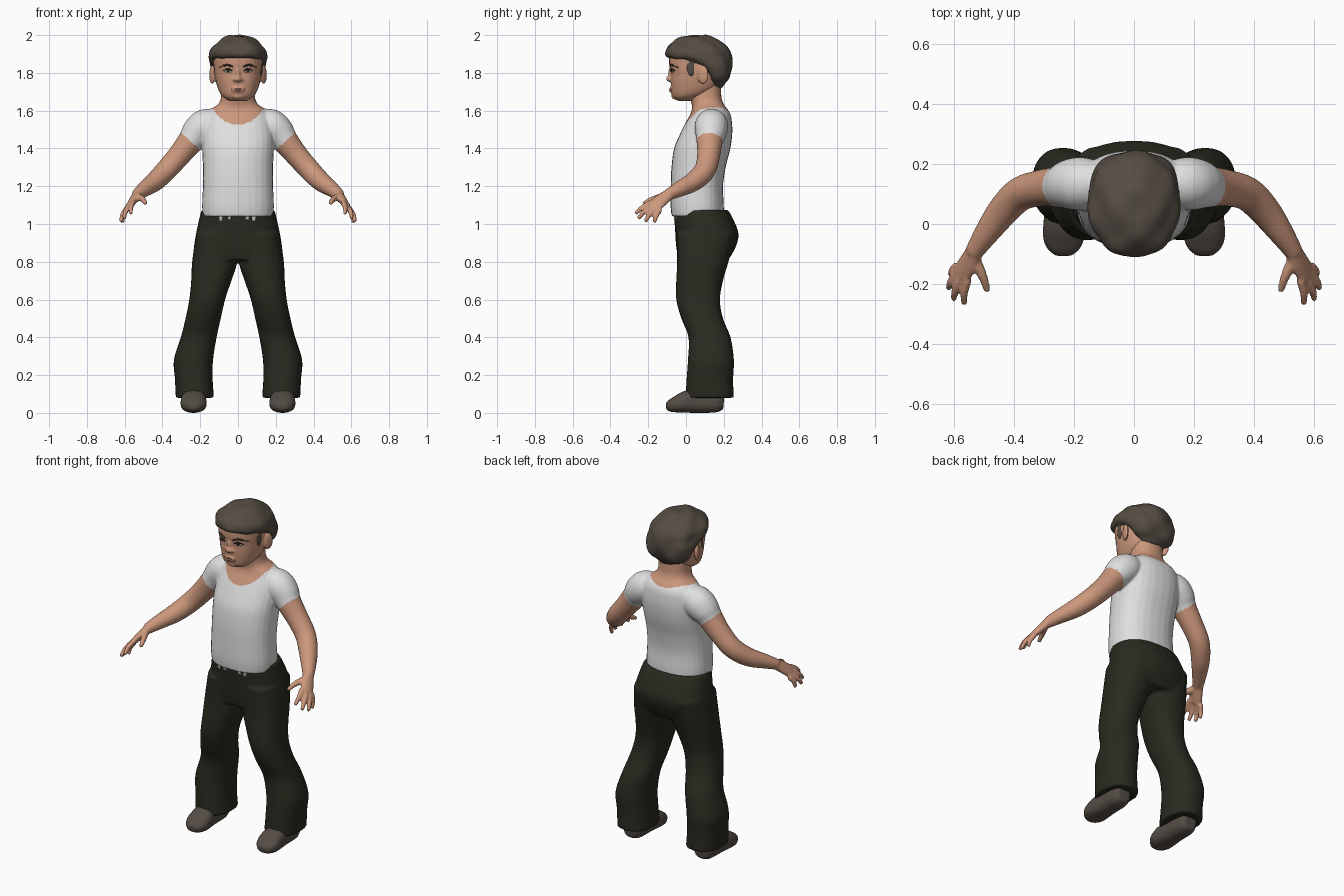
import bpy, bmesh, math
from mathutils import Vector, Matrix
from mathutils.bvhtree import BVHTree

if "Cube" in bpy.data.objects:
    bpy.data.objects.remove(bpy.data.objects["Cube"], do_unlink=True)


def material(name, *rgb):
    mat = bpy.data.materials.new(name)
    mat.use_nodes = True
    mat.diffuse_color = (*rgb, 1)
    bsdf = next(n for n in mat.node_tree.nodes if n.type == 'BSDF_PRINCIPLED')
    bsdf.inputs["Base Color"].default_value = (*rgb, 1)
    bsdf.inputs["Roughness"].default_value = 0.8
    return mat


skin = material("warm skin", .6, .31, .2)
lip = material("lip brown", .42, .2, .13)
white = material("shirt white", .74, .74, .75)
olive = material("dark olive cloth", .022, .023, .014)
brown = material("hair brown", .092, .074, .057)
leather = material("shoe leather", .09, .073, .06)
dark = material("dark lash", .02, .015, .012)
eye_grey = material("eye grey", .36, .31, .27)


def resample(rows, steps=4):
    """Smooth curve through the section rows."""
    out = []
    for i in range(len(rows) - 1):
        p0, p1, p2, p3 = (rows[max(0, min(len(rows) - 1, i + k))] for k in (-1, 0, 1, 2))
        for s in range(steps):
            t = s / steps
            out.append([b + .5 * t * (c - a + t * (2 * a - 5 * b + 4 * c - d + t * (3 * (b - c) + d - a)))
                        for a, b, c, d in zip(p0, p1, p2, p3)])
    return out + [list(rows[-1])]


def loft(bm, rows, hint=(1, 0, 0), axis=None, power=2.0, side=1, sides=28):
    """Closed skin through sections (x, y, z, half width, half depth)."""
    rows = resample(rows)
    points = [Vector(r[:3]) for r in rows]
    rings = []
    for i, row in enumerate(rows):
        t = Vector(axis) if axis else points[min(i + 1, len(rows) - 1)] - points[max(i - 1, 0)]
        t.normalize()
        u = Vector(hint)
        u = (u - t * u.dot(t)).normalized()
        v = t.cross(u)
        ring = []
        for k in range(sides):
            angle = math.tau * k / sides
            c, s = math.cos(angle), math.sin(angle)
            p = (points[i] + u * row[3] * math.copysign(abs(c) ** (2 / power), c)
                 + v * row[4] * math.copysign(abs(s) ** (2 / power), s))
            ring.append(bm.verts.new((p.x * side, p.y, p.z)))
        rings.append(ring)
    for a, b in zip(rings, rings[1:]):
        for k in range(sides):
            n = (k + 1) % sides
            bm.faces.new((a[k], a[n], b[n], b[k]))
    bm.faces.new(rings[0][::-1])
    bm.faces.new(rings[-1])


def stack(bm, rows, power=2.3, side=1):
    """Loft of level sections (height, front, back, right edge, left edge)."""
    loft(bm, [((l + r) / 2, (f + b) / 2, z, (r - l) / 2, (b - f) / 2) for z, f, b, l, r in rows],
         axis=(0, 0, 1), power=power, side=side)


def centred(rows):
    return [(z, f, b, -w, w) for z, f, b, w in rows]


def tube(bm, rows, side=1, hint=(0, 0, 1), flat=1.0, sides=16):
    loft(bm, [(x, y, z, r, r * flat) for x, y, z, r in rows], hint=hint, side=side, sides=sides)


def ball(bm, place, radii, side=1, turn=0):
    m = (Matrix.Translation((place[0] * side, place[1], place[2]))
         @ Matrix.Rotation(turn * side, 4, 'Z') @ Matrix.Diagonal((*radii, 1)))
    bmesh.ops.create_uvsphere(bm, u_segments=20, v_segments=12, radius=1, matrix=m)


def finish(name, bm, mats, voxel=0, relax=4):
    """Make the object; fuse its overlapping shells when a voxel size is given."""
    bmesh.ops.recalc_face_normals(bm, faces=bm.faces)
    mesh = bpy.data.meshes.new(name)
    bm.to_mesh(mesh)
    bm.free()
    ob = bpy.data.objects.new(name, mesh)
    bpy.context.collection.objects.link(ob)
    if voxel:
        fuse = ob.modifiers.new("fuse", 'REMESH')
        fuse.mode, fuse.voxel_size = 'VOXEL', voxel
        soft = ob.modifiers.new("soften", 'SMOOTH')
        soft.factor, soft.iterations = .5, relax
        graph = bpy.context.evaluated_depsgraph_get()
        mesh = bpy.data.meshes.new_from_object(ob.evaluated_get(graph))
        ob.modifiers.clear()
        ob.data = mesh
    mesh.materials.clear()
    for mat in mats:
        mesh.materials.append(mat)
    for face in mesh.polygons:
        face.use_smooth = True
    return ob


def surface(ob):
    """Return a function giving the front point of an object at (x, z)."""
    bm = bmesh.new()
    bm.from_mesh(ob.data)
    tree = BVHTree.FromBMesh(bm)
    bm.free()

    def front(x, z, lift=0):
        hit = tree.ray_cast(Vector((x, -1, z)), Vector((0, 1, 0)))[0]
        return (x, (hit.y if hit else -.06) - lift, z)
    return front


BOTH = (1, -1)

# torso, neck, arms and hands as one body
bm = bmesh.new()
stack(bm, centred([
    (1.04, -.076, .2, .187), (1.1, -.082, .2, .19), (1.2, -.081, .196, .186), (1.3, -.077, .21, .186),
    (1.4, -.063, .235, .19), (1.48, -.03, .245, .19), (1.54, 0, .243, .18), (1.58, .022, .236, .165),
    (1.61, .032, .218, .14), (1.635, .03, .2, .105), (1.67, .022, .188, .09), (1.74, .025, .185, .088)]))
fingers = [  # knuckle, tip
    ((.555, -.185, 1.115), (.567, -.268, 1.053)), ((.578, -.18, 1.095), (.602, -.253, 1.028)),
    ((.59, -.16, 1.08), (.62, -.217, 1.012)), ((.59, -.137, 1.075), (.612, -.168, 1.008))]
for side in BOTH:
    tube(bm, [(.1, .135, 1.54, .07), (.17, .135, 1.522, .088), (.215, .132, 1.485, .084),
              (.25, .125, 1.44, .07), (.31, .12, 1.365, .061), (.38, .1, 1.285, .057),
              (.44, .04, 1.225, .052), (.495, -.035, 1.185, .041), (.537, -.098, 1.153, .03)],
         side, hint=(0, 1, 0), sides=28)
    loft(bm, [(.53, -.085, 1.16, .03, .026), (.553, -.13, 1.127, .039, .022), (.577, -.168, 1.093, .041, .017)],
         hint=(-.035, -.05, .04), side=side)
    for knuckle, tip in fingers:
        base, end = Vector(knuckle), Vector(tip)
        mid = base.lerp(end, .5) + Vector((.006, -.004, .004))
        tube(bm, [(*base, .0145), (*mid, .0135), (*end, .0105)], side, hint=(1, 0, 0))
    tube(bm, [(.535, -.115, 1.145, .022), (.505, -.175, 1.132, .016), (.489, -.226, 1.108, .011)], side)
body = finish("shirt_and_arms", bm, [white, skin], voxel=.007)
cuff, along = Vector((.25, .125, 1.44)), Vector((.66, -.05, -.75))
for face in body.data.polygons:
    c = face.center
    neckline = (c.x / .135) ** 2 + ((c.y - .11) / .117) ** 2 < 1 and c.z > 1.45
    arm = Vector((abs(c.x), c.y, c.z))
    face.material_index = int(neckline or (arm.x > .198 and (arm - cuff).dot(along) > .005))

# trousers: seat and two flared legs
bm = bmesh.new()
stack(bm, centred([(1.075, -.062, .222, .193), (1.03, -.062, .248, .205), (.95, -.057, .278, .222),
                   (.88, -.052, .264, .233), (.81, -.04, .225, .225)]))
for side in BOTH:
    stack(bm, [(.95, -.05, .262, 0, .222), (.8, -.047, .225, .004, .243), (.7, -.052, .196, .035, .248),
               (.6, -.052, .18, .068, .258), (.5, -.025, .196, .091, .278), (.4, .013, .236, .113, .303),
               (.28, .01, .254, .132, .34), (.18, .003, .25, .134, .334), (.08, -.003, .253, .127, .33)],
          side=side)
trousers = finish("trousers", bm, [olive], voxel=.009)

# pale flecks where the shirt shows at the waistband
front = surface(trousers)
bm = bmesh.new()
for x, z in ((-.09, 1.035), (-.045, 1.042), (.05, 1.042), (.083, 1.035)):
    m = Matrix.Translation(front(x, z)) @ Matrix.Diagonal((.018, .009, .042, 1))
    bmesh.ops.create_cube(bm, size=1, matrix=m)
finish("waistband_flecks", bm, [white])

# shoes
bm = bmesh.new()
for side in BOTH:
    loft(bm, [(.235, .2, .057, .04, .04), (.235, .16, .06, .058, .058), (.235, .06, .063, .062, .063),
              (.235, 0, .058, .068, .058), (.235, -.05, .045, .068, .044), (.235, -.085, .037, .052, .032),
              (.235, -.106, .034, .026, .018)], power=2.5, side=side)
finish("shoes", bm, [leather], voxel=.008, relax=3)

# head with nose, chin and ears
bm = bmesh.new()
stack(bm, centred([
    (1.652, -.045, .04, .05), (1.67, -.066, .08, .076), (1.69, -.075, .13, .094), (1.72, -.078, .17, .108),
    (1.76, -.081, .19, .119), (1.8, -.081, .2, .126), (1.85, -.09, .21, .13), (1.9, -.085, .21, .13),
    (1.95, -.05, .18, .1), (1.97, 0, .13, .06)]), power=2.25)
ball(bm, (0, -.084, 1.768), (.021, .022, .016))
ball(bm, (0, -.078, 1.795), (.012, .018, .036))
ball(bm, (0, -.058, 1.678), (.03, .02, .018))
ball(bm, (0, -.073, 1.711), (.036, .014, .02))
for side in BOTH:
    ball(bm, (.137, .09, 1.79), (.012, .031, .05), side, turn=-.35)
    ball(bm, (.016, -.08, 1.764), (.012, .014, .01), side)
head = finish("head", bm, [skin], voxel=.006, relax=3)

# hair cap with sideburns and soft clumps
bm = bmesh.new()
stack(bm, centred([
    (1.722, .13, .185, .065), (1.76, .105, .222, .115), (1.8, .085, .238, .137), (1.84, .035, .243, .149),
    (1.868, -.04, .243, .152), (1.886, -.104, .242, .153), (1.92, -.108, .232, .147),
    (1.95, -.09, .208, .122), (1.98, -.045, .155, .085), (1.999, .01, .11, .04)]), power=2.2)
for side in BOTH:
    ball(bm, (.122, .027, 1.828), (.009, .024, .05), side)
hair = finish("hair", bm, [brown], voxel=.008, relax=3)
offsets = [v.normal * .005 * math.sin(42 * v.co.x + 1) * math.sin(36 * v.co.y + 30 * v.co.z)
           for v in hair.data.vertices]
for v, offset in zip(hair.data.vertices, offsets):
    v.co += offset

# face details laid on the head surface
front = surface(head)
whites, irises, brows, lips = (bmesh.new() for _ in range(4))
for side in BOTH:
    ball(whites, front(.053, 1.81), (.021, .005, .009), side, turn=.25)
    ball(irises, front(.053, 1.811, .003), (.009, .004, .008), side, turn=.25)
    tube(brows, [(*front(x, z), r) for x, z, r in
                 ((.026, 1.833, .004), (.06, 1.842, .006), (.098, 1.83, .003))], side, flat=.7)
    tube(brows, [(*front(x, z, .002), r) for x, z, r in
                 ((.03, 1.811, .002), (.052, 1.821, .004), (.078, 1.811, .002))], side, flat=.8)
for z, size in ((1.717, .004), (1.707, .005)):
    tube(lips, [(*front(x, (z + 1.712) / 2 if x else z), size if x == 0 else .002)
                for x in (-.035, 0, .035)], flat=.8)
finish("eyes", whites, [eye_grey])
finish("irises", irises, [dark])
finish("brows_and_lashes", brows, [dark])
finish("lips", lips, [lip])
